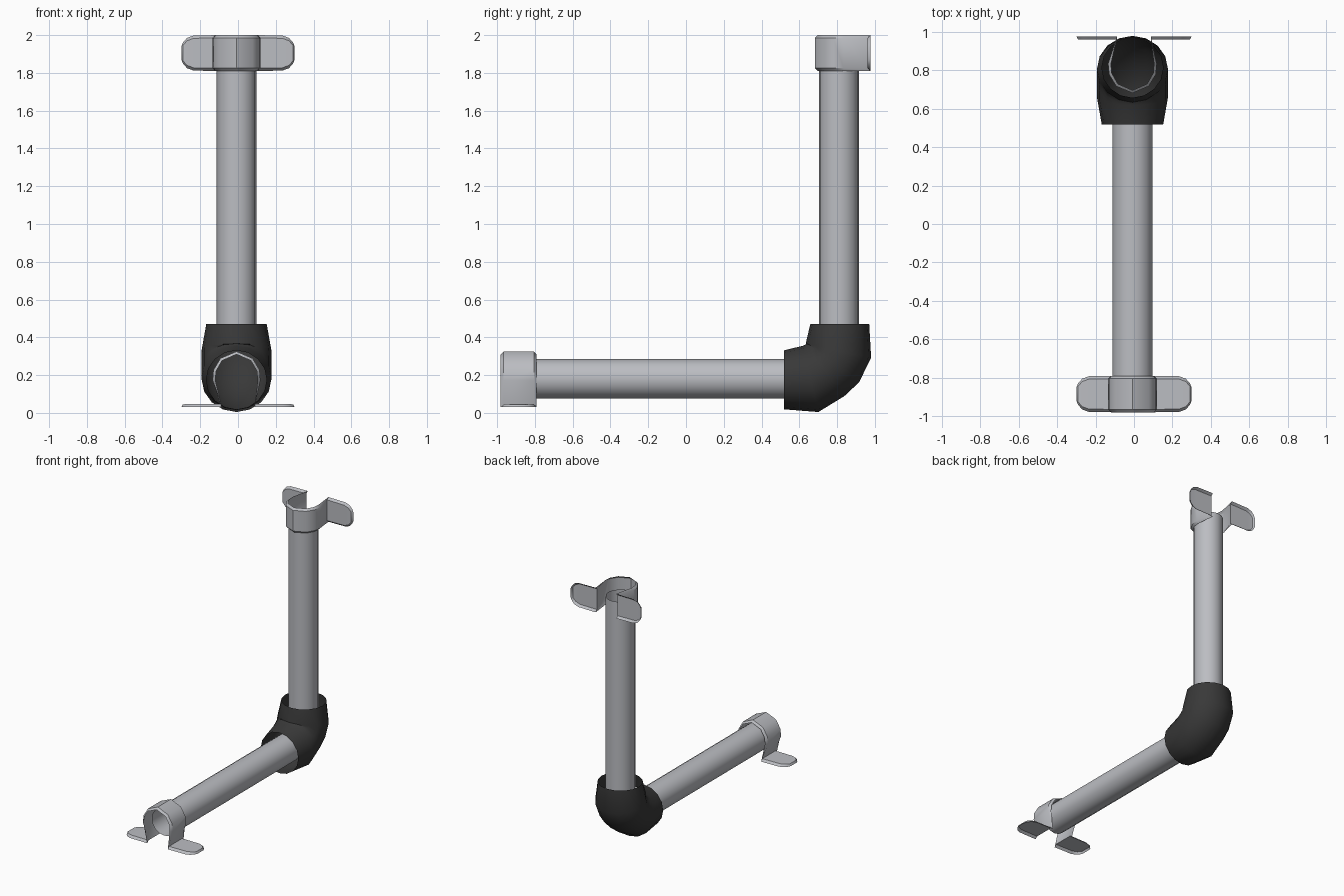
import bpy, bmesh, math
from mathutils import Vector

if "Cube" in bpy.data.objects:
    bpy.data.objects.remove(bpy.data.objects["Cube"])

CX = -0.008  # the pipes sit very slightly left of centre


def material(name, rgb):
    m = bpy.data.materials.new(name)
    m.diffuse_color = (*rgb, 1)
    m.use_nodes = True
    m.node_tree.nodes["Principled BSDF"].inputs["Base Color"].default_value = m.diffuse_color
    return m


METAL = material("light_grey_metal", (0.50, 0.51, 0.54))
RUBBER = material("black_plastic", (0.04, 0.04, 0.04))


def skin(name, rings, mat, closed, angle):
    """Join rows of points into an open sheet or tube."""
    bm = bmesh.new()
    rows = [[bm.verts.new(p) for p in r] for r in rings]
    for a, b in zip(rows, rows[1:]):
        n = len(a)
        for i in range(n if closed else n - 1):
            j = (i + 1) % n
            bm.faces.new((a[i], a[j], b[j], b[i]))
    bmesh.ops.recalc_face_normals(bm, faces=bm.faces)
    me = bpy.data.meshes.new(name)
    bm.to_mesh(me)
    bm.free()
    ob = bpy.data.objects.new(name, me)
    bpy.context.collection.objects.link(ob)
    me.materials.append(mat)
    bpy.ops.object.select_all(action='DESELECT')
    ob.select_set(True)
    bpy.context.view_layer.objects.active = ob
    bpy.ops.object.shade_smooth_by_angle(angle=math.radians(angle))
    return ob


def ring(y, z, tilt, rx, r, n=16):
    """Ellipse around a y-z axis; tilt 0 faces along y, 90 faces along z."""
    t = math.radians(tilt)
    up = Vector((0, -math.sin(t), math.cos(t)))
    return [Vector((CX, y, z)) + Vector((rx * math.cos(a), 0, 0)) + up * (r * math.sin(a))
            for a in (math.tau * i / n for i in range(n))]


# Open pipes
skin("horizontal_pipe", [ring(y, 0.18, 0, 0.105, 0.105) for y in (-0.89, 0.62)], METAL, True, 40)
skin("vertical_pipe", [ring(0.81, z, 90, 0.105, 0.105) for z in (0.37, 1.90)], METAL, True, 40)

# Elbow: bulging bent sleeve with open rims
elbow = [(0.518, 0.175, 0, 0.16, 0.156), (0.66, 0.180, 13, 0.185, 0.180),
         (0.735, 0.225, 37, 0.185, 0.171), (0.78, 0.265, 53, 0.185, 0.171),
         (0.807, 0.330, 78, 0.185, 0.177), (0.814, 0.47, 90, 0.16, 0.156)]
skin("elbow_joint", [ring(*s) for s in elbow], RUBBER, True, 50)

# Strap clamp profile: (across, height off base, half width), right half
half = [(0.30, 0.003, 0.035), (0.292, 0.018, 0.055), (0.27, 0.02, 0.08), (0.235, 0.02, 0.093),
        (0.088, 0.02, 0.095), (0.127, 0.145, 0.095), (0.122, 0.20, 0.095),
        (0.085, 0.262, 0.095)]


def clamp(name, place):
    path = half + [(0, 0.298, 0.095)] + [(-u, v, w) for u, v, w in reversed(half)]
    rows = []
    for i, (u, v, w) in enumerate(path):
        # edges of the strap turn in towards the pipe, or down to the wall
        if v <= 0.02:
            iu, iv, dx = u, 0.003, 0
        else:
            d = Vector((u, v - 0.15)).normalized() * 0.015
            iu, iv, dx = u - d.x, v - d.y, CX
        rows.append([place(iu + dx, iv, -w), place(u + dx, v, 0.015 - w),
                     place(u + dx, v, w - 0.015), place(iu + dx, iv, w)])
    skin(name, rows, METAL, False, 40)


clamp("floor_clamp", lambda u, v, w: (u, -0.886 + w, 0.027 + v))
clamp("wall_clamp", lambda u, v, w: (u, 0.98 - v, 1.905 + w))
